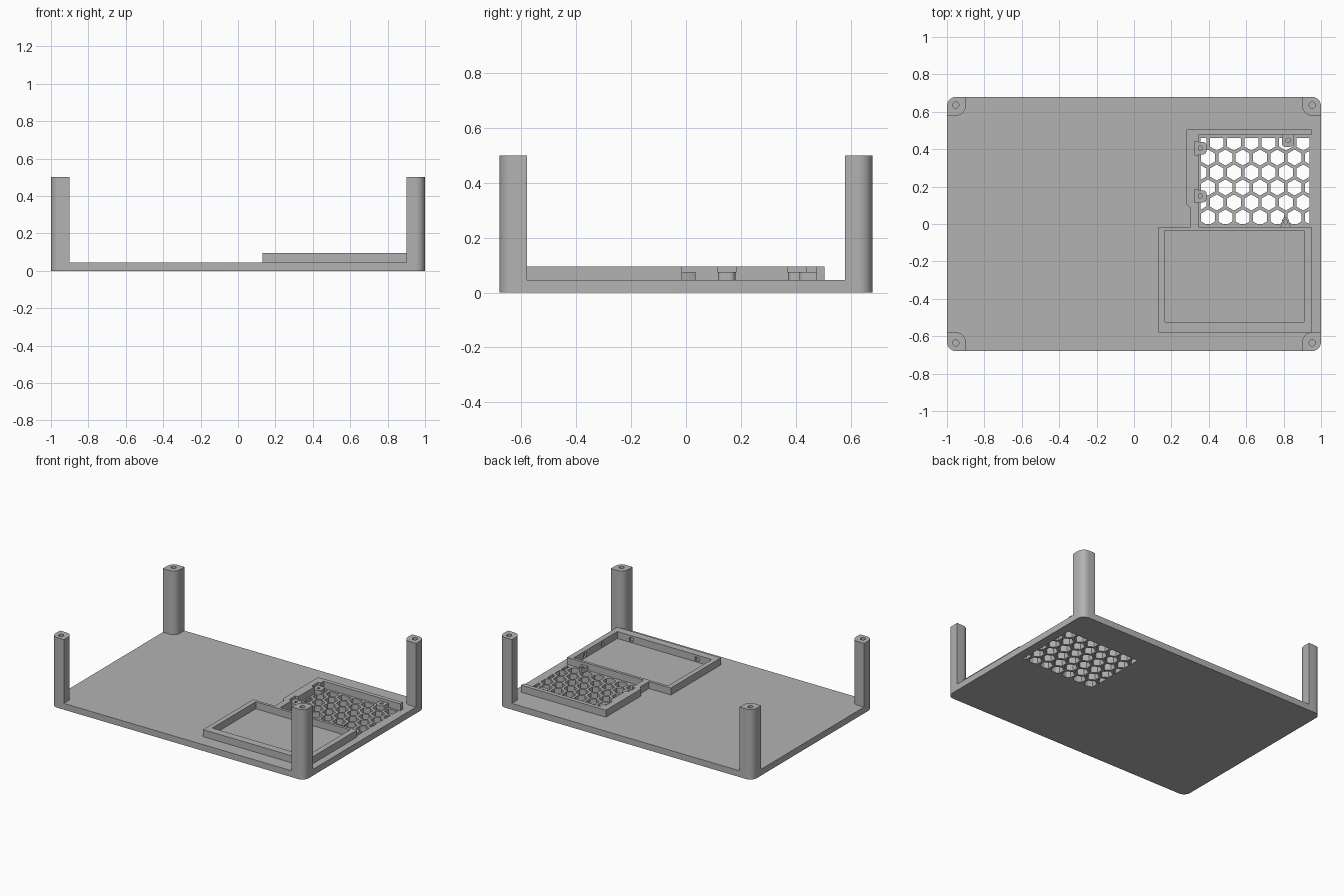
import bpy
import bmesh
import math

if "Cube" in bpy.data.objects:
    bpy.data.objects.remove(bpy.data.objects["Cube"])

grey = bpy.data.materials.new("mid grey")
grey.use_nodes = True
COLOUR = (0.45, 0.45, 0.45, 1)
grey.diffuse_color = COLOUR
grey.node_tree.nodes["Principled BSDF"].inputs["Base Color"].default_value = COLOUR

FLOOR, RIM, POST = 0.045, 0.095, 0.5


def make_object(name, bm):
    bmesh.ops.recalc_face_normals(bm, faces=bm.faces)
    mesh = bpy.data.meshes.new(name)
    bm.to_mesh(mesh)
    bm.free()
    mesh.materials.append(grey)
    obj = bpy.data.objects.new(name, mesh)
    bpy.context.collection.objects.link(obj)
    return obj


def raise_faces(bm, height):
    got = bmesh.ops.extrude_face_region(bm, geom=bm.faces[:])
    verts = [v for v in got["geom"] if isinstance(v, bmesh.types.BMVert)]
    bmesh.ops.translate(bm, verts=verts, vec=(0, 0, height))


def prism(name, outline, z0, z1):
    bm = bmesh.new()
    bm.faces.new([bm.verts.new((x, y, z0)) for x, y in outline])
    raise_faces(bm, z1 - z0)
    return make_object(name, bm)


def rounded(x0, y0, x1, y1, radii):
    """Rectangle outline; radii run from the lower left corner anticlockwise."""
    corners = [(x0, y0, 1, 1), (x1, y0, -1, 1), (x1, y1, -1, -1), (x0, y1, 1, -1)]
    points = []
    for i, ((x, y, sx, sy), r) in enumerate(zip(corners, radii)):
        if r == 0:
            points.append((x, y))
            continue
        for k in range(9):
            a = math.pi + i * math.pi / 2 + k * math.pi / 16
            points.append((x + sx * r + r * math.cos(a), y + sy * r + r * math.sin(a)))
    return points


def box(name, x0, y0, x1, y1, z0, z1):
    return prism(name, rounded(x0, y0, x1, y1, (0, 0, 0, 0)), z0, z1)


def circle(x, y, r, n=24):
    return [(x + r * math.cos(2 * math.pi * k / n), y + r * math.sin(2 * math.pi * k / n))
            for k in range(n)]


def cut(obj, cutter):
    cutter.hide_render = True
    mod = obj.modifiers.new("cut", "BOOLEAN")
    mod.operation = "DIFFERENCE"
    mod.solver = "EXACT"
    mod.object = cutter
    bpy.context.view_layer.objects.active = obj
    bpy.ops.object.modifier_apply(modifier=mod.name)
    bpy.data.objects.remove(cutter)


def smooth(obj):
    bpy.ops.object.select_all(action="DESELECT")
    obj.select_set(True)
    bpy.context.view_layer.objects.active = obj
    bpy.ops.object.shade_smooth_by_angle(angle=math.radians(30))


# Base plate with honeycomb vent
plate = prism("base_plate", rounded(-1, -0.68, 1, 0.68, (0.05,) * 4), 0, FLOOR)
PITCH, HEX = 0.0925, 0.043
bm = bmesh.new()
for row in range(6):
    for col in range(-1, 8):
        cx = 0.396 + (col + 0.5 * (row % 2)) * PITCH
        cy = 0.035 + row * PITCH * math.sqrt(3) / 2
        bm.faces.new([bm.verts.new((cx + HEX * math.sin(k * math.pi / 3),
                                    cy + HEX * math.cos(k * math.pi / 3), -0.05))
                      for k in range(6)])
for co, no in (((0.355, 0, 0), (-1, 0, 0)), ((0.937, 0, 0), (1, 0, 0)),
               ((0, 0, 0), (0, -1, 0)), ((0, 0.46, 0), (0, 1, 0))):
    bmesh.ops.bisect_plane(bm, geom=bm.verts[:] + bm.edges[:] + bm.faces[:],
                           plane_co=co, plane_no=no, clear_outer=True)
raise_faces(bm, 0.15)
cut(plate, make_object("vent_cutter", bm))
smooth(plate)

# Corner posts with blind screw holes
for sx, side in ((-1, "right"), (1, "left")):
    for sy, end in ((-1, "front"), (1, "back")):
        x0, x1 = sorted((sx, sx * 0.9))
        y0, y1 = sorted((sy * 0.68, sy * 0.58))
        signs = ((-1, -1), (1, -1), (1, 1), (-1, 1))
        radii = [0.05 if abs(a * sx + b * sy) == 2 else 0 for a, b in signs]
        post = prism(f"{end}_{side}_post", rounded(x0, y0, x1, y1, radii), 0, POST)
        cut(post, prism("hole_cutter", circle(sx * 0.953, sy * 0.635, 0.017),
                        0.2, POST + 0.1))
        smooth(post)

# Front rectangular frame with small recesses inside
frame = box("front_frame", 0.13, -0.58, 0.95, -0.015, FLOOR - 0.005, RIM)
cut(frame, box("opening_cutter", 0.165, -0.525, 0.91, -0.035, 0, 0.2))
for x in (0.28, 0.8):
    cut(frame, box("recess_cutter", x - 0.015, -0.54, x + 0.015, -0.5, 0.05, 0.08))
for y in (-0.16, -0.36):
    cut(frame, box("recess_cutter", 0.9, y - 0.015, 0.925, y + 0.015, 0.05, 0.08))

# Back wall, open on its outer side, with pockets for the mounts
wall = prism("vent_wall", [(0.95, 0.505), (0.28, 0.505), (0.28, 0.105), (0.303, 0.085),
                           (0.303, -0.016), (0.345, -0.016), (0.345, 0.475),
                           (0.95, 0.475)], FLOOR - 0.005, RIM)
for y in (0.405, 0.15):
    cut(wall, box("pocket_cutter", 0.323, y - 0.035, 0.4, y + 0.035, 0.075, 0.2))

# Mounting bosses over the vent
R = 0.02
bosses = {
    "upper_side_boss": (rounded(0.324, 0.372, 0.388, 0.439, (0, R, R, 0)), 0.352, 0.405),
    "lower_side_boss": (rounded(0.324, 0.116, 0.388, 0.18, (0, R, R, 0)), 0.352, 0.15),
    "back_boss": (rounded(0.79, 0.413, 0.855, 0.476, (R, R, 0, 0)), 0.824, 0.447),
    "front_boss": ([(0.783, -0.016), (0.837, -0.016), (0.828, 0.02), (0.82, 0.034),
                    (0.8, 0.034), (0.792, 0.02)], 0.81, 0.012),
}
for name, (outline, x, y) in bosses.items():
    boss = prism(name, outline, FLOOR - 0.003, 0.075)
    cut(boss, prism("hole_cutter", circle(x, y, 0.012), 0.055, 0.2))
    smooth(boss)
